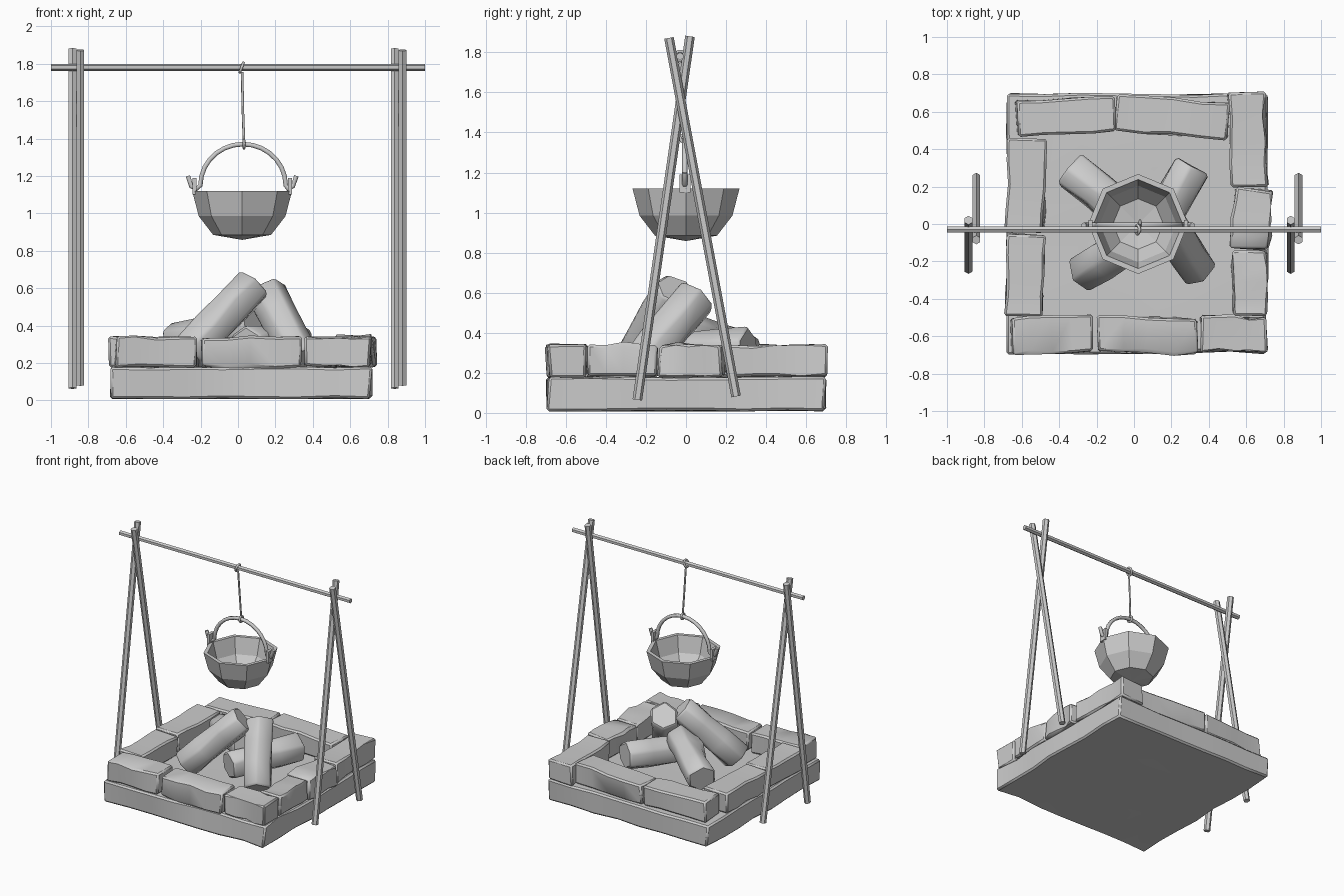
import bpy, bmesh, math, random
from mathutils import Vector, Matrix

if "Cube" in bpy.data.objects:
    bpy.data.objects.remove(bpy.data.objects["Cube"])

random.seed(4)


def finish(bm, name, smooth=None):
    bmesh.ops.recalc_face_normals(bm, faces=bm.faces)
    me = bpy.data.meshes.new(name)
    bm.to_mesh(me)
    bm.free()
    ob = bpy.data.objects.new(name, me)
    bpy.context.collection.objects.link(ob)
    if smooth:
        bpy.ops.object.select_all(action='DESELECT')
        ob.select_set(True)
        bpy.context.view_layer.objects.active = ob
        bpy.ops.object.shade_smooth_by_angle(angle=math.radians(smooth))
    return ob


def soften(bm, width, limit=0.8):
    edges = [e for e in bm.edges if e.is_manifold and e.calc_face_angle() > limit]
    bmesh.ops.bevel(bm, geom=edges, offset=width, segments=1, affect='EDGES', profile=0.5)


def jitter(bm, amount, z_scale=1.0):
    for v in bm.verts:
        v.co += Vector((random.uniform(-1, 1), random.uniform(-1, 1),
                        z_scale * random.uniform(-1, 1))) * amount


def stone(name, x0, x1, y0, y1, z0, z1, turn=0, cuts=(2, 2), wobble=0.009, z_scale=0.7):
    """Rough hewn block with worn edges."""
    bm = bmesh.new()
    size = Vector((x1 - x0, y1 - y0, z1 - z0))
    bmesh.ops.create_cube(bm, size=1, matrix=Matrix.Diagonal((*size, 1)))
    for axis in (0, 1):
        if cuts[axis]:
            along = [e for e in bm.edges
                     if abs((e.verts[0].co - e.verts[1].co).normalized()[axis]) > 0.9]
            bmesh.ops.subdivide_edges(bm, edges=along, cuts=cuts[axis], use_grid_fill=True)
    jitter(bm, wobble, z_scale)
    soften(bm, 0.012)
    mid = Vector(((x0 + x1) / 2, (y0 + y1) / 2, (z0 + z1) / 2))
    bm.transform(Matrix.Translation(mid) @ Matrix.Rotation(math.radians(turn), 4, 'Z'))
    return finish(bm, name, 40)


def rod(name, a, b, r, sides=6, rough=0):
    """Prism between two points; rough ones become hewn logs."""
    a, b = Vector(a), Vector(b)
    bm = bmesh.new()
    bmesh.ops.create_cone(bm, cap_ends=True, segments=sides, radius1=r, radius2=r,
                          depth=(b - a).length)
    if rough:
        sides_e = [e for e in bm.edges if abs(e.verts[0].co.z - e.verts[1].co.z) > 0.1]
        bmesh.ops.subdivide_edges(bm, edges=sides_e, cuts=2)
        jitter(bm, rough)
        soften(bm, 0.014, 0.6)
    rot = (b - a).to_track_quat('Z', 'Y').to_matrix().to_4x4()
    bm.transform(Matrix.Translation((a + b) / 2) @ rot)
    return finish(bm, name, 40 if rough else None)


def tube(name, pts, r, cyclic=False):
    cu = bpy.data.curves.new(name, 'CURVE')
    cu.dimensions = '3D'
    cu.bevel_depth, cu.bevel_resolution, cu.use_fill_caps = r, 1, True
    sp = cu.splines.new('POLY')
    sp.points.add(len(pts) - 1)
    for p, co in zip(sp.points, pts):
        p.co = (*co, 1)
    sp.use_cyclic_u = cyclic
    ob = bpy.data.objects.new(name, cu)
    bpy.context.collection.objects.link(ob)
    bpy.ops.object.select_all(action='DESELECT')
    ob.select_set(True)
    bpy.context.view_layer.objects.active = ob
    bpy.ops.object.convert(target='MESH')
    return ob


# Hearth slab
stone("hearth_slab", -0.675, 0.71, -0.69, 0.695, 0.01, 0.178, cuts=(6, 6), wobble=0.01, z_scale=0.4)

# Ring of bricks: x0, x1, y0, y1, turn
bricks = [
    (-0.655, -0.225, -0.69, -0.495, 1), (-0.195, 0.34, -0.685, -0.5, -1.5), (0.36, 0.71, -0.685, -0.495, 0),
    (-0.68, -0.48, -0.49, -0.055, -2), (-0.68, -0.475, -0.045, 0.45, -2),
    (-0.625, -0.10, 0.485, 0.67, 3), (-0.095, 0.50, 0.475, 0.67, -4),
    (0.51, 0.71, 0.20, 0.70, 2), (0.53, 0.73, -0.13, 0.185, -5), (0.53, 0.71, -0.485, -0.14, -1),
]
for i, (x0, x1, y0, y1, turn) in enumerate(bricks):
    wide = x1 - x0 > y1 - y0
    stone(f"brick_{i + 1}", x0, x1, y0, y1, 0.18, 0.338, turn, (3, 0) if wide else (0, 3))

# Stacked logs
logs = [((-0.27, -0.26, 0.25), (0.08, -0.05, 0.62)), ((0.34, -0.25, 0.21), (0.15, 0.06, 0.58)),
        ((-0.34, 0.29, 0.31), (0.08, -0.03, 0.41)), ((0.31, 0.31, 0.32), (0.04, -0.17, 0.29))]
for i, (a, b) in enumerate(logs):
    rod(f"log_{i + 1}", a, b, 0.112, 6, 0.009)

# Crossed support poles and crossbar
for side, x in (("left", -0.885), ("right", 0.838)):
    rod(f"{side}_pole_front", (x, -0.243, 0.065), (x, 0.02, 1.88), 0.024)
    rod(f"{side}_pole_back", (x + 0.042, 0.25, 0.082), (x + 0.042, -0.085, 1.872), 0.024)
rod("crossbar", (-1, -0.03, 1.78), (1, -0.03, 1.78), 0.019)

# Octagonal pot, lathed from a profile (outside then inside)
CX = 0.022
profile = [(0, 0.858), (0.155, 0.885), (0.232, 0.985), (0.267, 1.12),
           (0.238, 1.12), (0.205, 0.995), (0.135, 0.91), (0, 0.89)]
bm = bmesh.new()
vs = [bm.verts.new((r, 0, z)) for r, z in profile]
es = [bm.edges.new(p) for p in zip(vs, vs[1:])]
bmesh.ops.spin(bm, geom=vs + es, axis=(0, 0, 1), cent=(0, 0, 0), angle=math.tau, steps=8)
bmesh.ops.remove_doubles(bm, verts=bm.verts, dist=0.001)
bm.transform(Matrix.Translation((CX, 0, 0)))
finish(bm, "pot")

# Lugs on the rim
for side, s in (("left", -1), ("right", 1)):
    bm = bmesh.new()
    bmesh.ops.create_cube(bm, size=1, matrix=Matrix.Translation((CX + s * 0.255, -0.006, 1.145))
                          @ Matrix.Diagonal((0.022, 0.055, 0.09, 1)))
    finish(bm, f"{side}_lug")

# Arched handle with hooked ends
arch = [(CX + 0.005 + 0.228 * math.cos(t), -0.006, 1.15 + 0.22 * math.sin(t))
        for t in [math.pi * i / 14 for i in range(15)]]
hook_r = [(CX + 0.29, -0.006, 1.20), (CX + 0.272, -0.006, 1.145), (CX + 0.245, -0.006, 1.13)]
hook_l = [(2 * CX - x, y, z) for x, y, z in reversed(hook_r)]
tube("handle", hook_r + arch + hook_l, 0.014)

# Rope with a loop round the bar and one round the handle
tube("rope", [(CX, -0.03, 1.755), (CX + 0.004, -0.015, 1.55), (CX + 0.01, -0.006, 1.385)], 0.007)
ring = [math.tau * i / 10 for i in range(10)]
tube("bar_loop", [(CX - 0.003 + 0.01 * math.sin(t), -0.03 + 0.025 * math.cos(t),
                   1.779 + 0.027 * math.sin(t)) for t in ring], 0.008, True)
tube("handle_loop", [(CX + 0.01, -0.006 + 0.022 * math.cos(t), 1.37 + 0.022 * math.sin(t))
                     for t in ring], 0.008, True)
